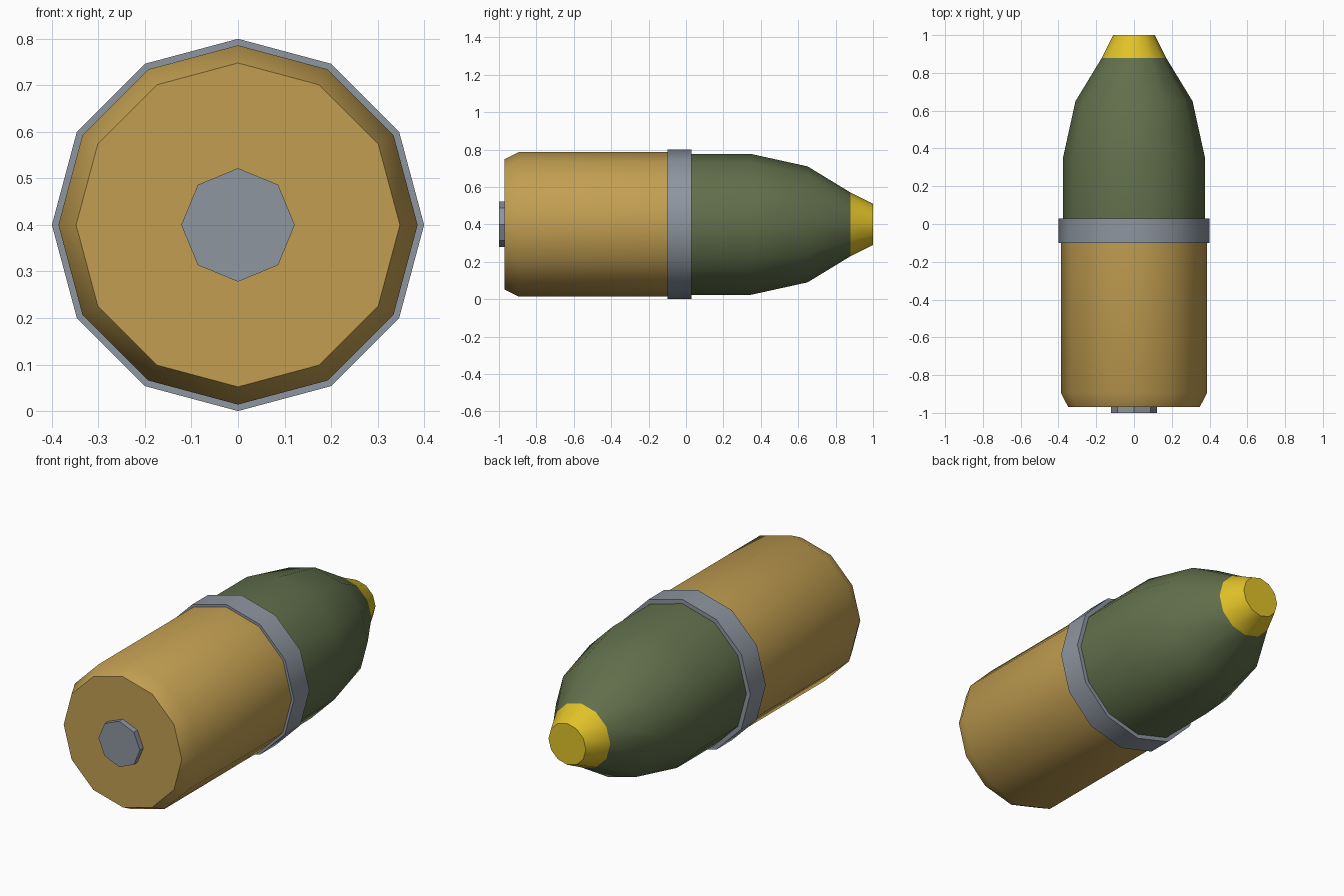
import bpy, bmesh, math

if "Cube" in bpy.data.objects:
    bpy.data.objects.remove(bpy.data.objects["Cube"])

CENTRE_Z = 0.4


def material(name, rgb):
    m = bpy.data.materials.new(name)
    m.diffuse_color = (*rgb, 1.0)
    m.use_nodes = True
    m.node_tree.nodes["Principled BSDF"].inputs["Base Color"].default_value = m.diffuse_color
    return m


brass = material("brass", (0.54, 0.345, 0.083))
steel = material("steel grey", (0.27, 0.303, 0.35))
green = material("olive green", (0.12, 0.16, 0.071))
yellow = material("yellow", (0.75, 0.54, 0.021))


def lathe(name, profile, sides, mat, smooth=True):
    """Turn a list of (y, radius) points around the y axis and cap both ends."""
    bm = bmesh.new()
    rings = []
    for y, r in profile:
        angles = [2 * math.pi * i / sides for i in range(sides)]
        rings.append([bm.verts.new((r * math.sin(a), y, CENTRE_Z + r * math.cos(a)))
                      for a in angles])
    for a, b in zip(rings, rings[1:]):
        for i in range(sides):
            j = (i + 1) % sides
            bm.faces.new((a[i], a[j], b[j], b[i]))
    bm.faces.new(rings[0])
    bm.faces.new(rings[-1])
    bmesh.ops.recalc_face_normals(bm, faces=bm.faces)
    mesh = bpy.data.meshes.new(name)
    bm.to_mesh(mesh)
    bm.free()
    mesh.materials.append(mat)
    ob = bpy.data.objects.new(name, mesh)
    bpy.context.collection.objects.link(ob)
    if smooth:
        bpy.ops.object.select_all(action='DESELECT')
        ob.select_set(True)
        bpy.context.view_layer.objects.active = ob
        bpy.ops.object.shade_smooth_by_angle(angle=math.radians(40))
    return ob


# Cartridge case with a chamfered base
lathe("case", [(-0.97, 0.348), (-0.895, 0.386), (-0.05, 0.386)], 12, brass)
# Primer in the base
lathe("primer", [(-1.0, 0.122), (-0.96, 0.122)], 8, steel, smooth=False)
# Driving band around the middle
lathe("band", [(-0.1, 0.4), (0.03, 0.4)], 12, steel)
# Curved shell body
lathe("shell", [(0.0, 0.377), (0.345, 0.377), (0.65, 0.31), (0.88, 0.17)], 12, green)
# Fuse tip
lathe("fuse", [(0.88, 0.17), (1.0, 0.11)], 12, yellow)
